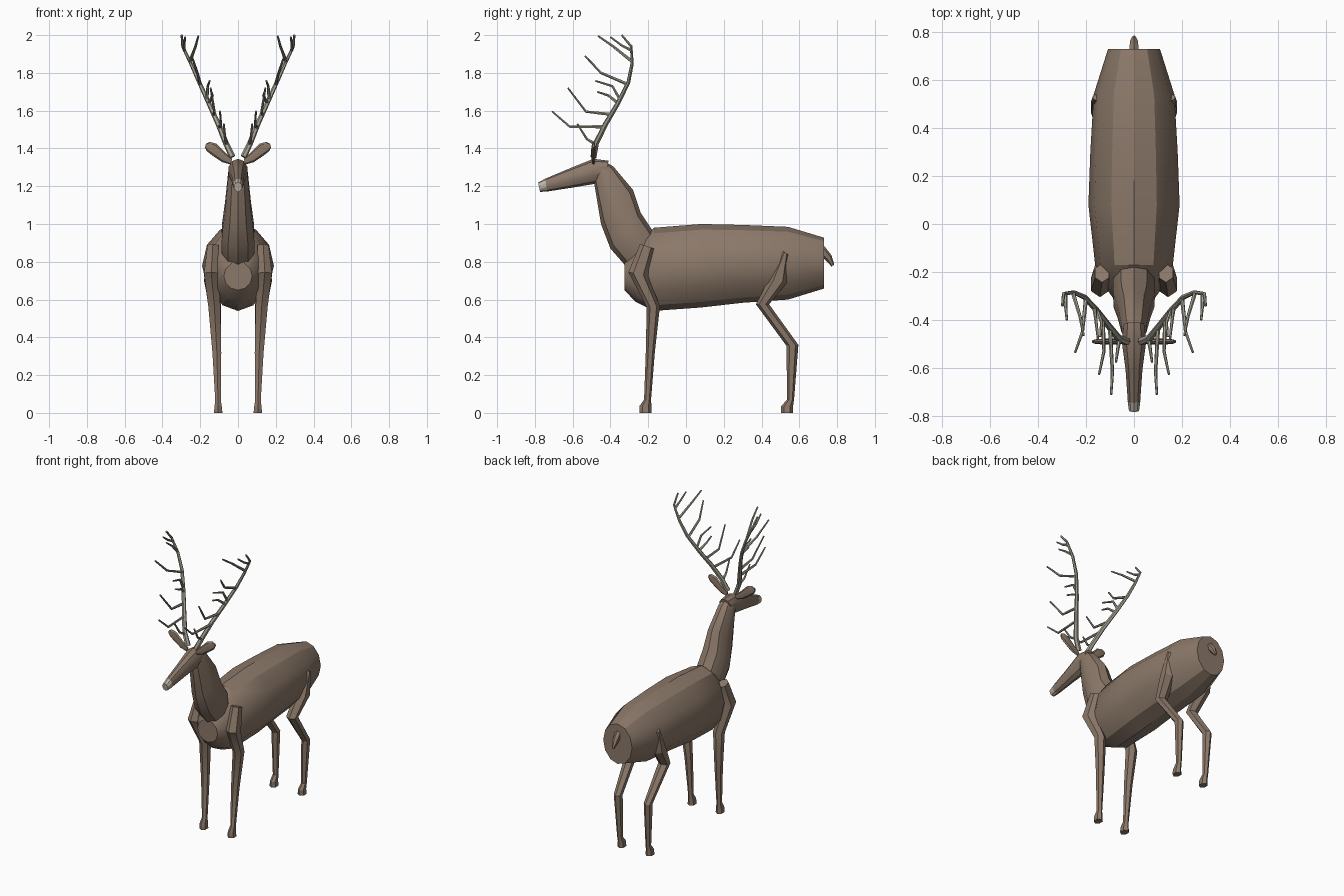
import bpy, bmesh, math
from mathutils import Vector


def material(name, rgb):
    m = bpy.data.materials.new(name)
    m.diffuse_color = (*rgb, 1)
    return m


HIDE = material("brown hide", (0.26, 0.19, 0.142))
BONE = material("pale bone", (0.38, 0.36, 0.29))
NOSE = material("pale nose", (0.50, 0.46, 0.38))


def skin(bm, rings):
    """Bridge a list of vertex rings and cap both ends."""
    loops = [[bm.verts.new(p) for p in ring] for ring in rings]
    n = len(loops[0])
    for a, b in zip(loops, loops[1:]):
        for i in range(n):
            j = (i + 1) % n
            bm.faces.new((a[i], a[j], b[j], b[i]))
    bm.faces.new(loops[0])
    bm.faces.new(loops[-1])


def finish(name, bm, mat, angle=30):
    bmesh.ops.recalc_face_normals(bm, faces=bm.faces[:])
    me = bpy.data.meshes.new(name)
    bm.to_mesh(me)
    bm.free()
    me.materials.append(mat)
    ob = bpy.data.objects.new(name, me)
    bpy.context.collection.objects.link(ob)
    bpy.ops.object.select_all(action='DESELECT')
    ob.select_set(True)
    bpy.context.view_layer.objects.active = ob
    bpy.ops.object.shade_smooth_by_angle(angle=math.radians(angle))
    return ob


def oval(a, b, w, n, phase=0.0):
    """Oval ring spanning a to b, with half-width vector w."""
    a, b, w = Vector(a), Vector(b), Vector(w)
    c, u = (a + b) / 2, (a - b) / 2
    ts = [2 * math.pi * i / n + phase for i in range(n)]
    return [c + u * math.cos(t) + w * math.sin(t) for t in ts]


def loft(name, rows, n, mat, s=1, angle=30):
    """Rows: y, z of one edge, y, z of the other edge, centre x, half-width."""
    bm = bmesh.new()
    skin(bm, [oval((s * x, ya, za), (s * x, yb, zb), (w, 0, 0), n)
              for ya, za, yb, zb, x, w in rows])
    return finish(name, bm, mat, angle)


def tube(bm, pts, r0, r1, n=6):
    """Tapered round tube along a path."""
    pts = [Vector(p) for p in pts]
    rings = []
    for i, p in enumerate(pts):
        d = pts[min(i + 1, len(pts) - 1)] - pts[max(i - 1, 0)]
        u = d.cross(Vector((0, 1, 0.2))).normalized()
        v = d.cross(u).normalized()
        r = r0 + (r1 - r0) * i / (len(pts) - 1)
        rings.append(oval(p + u * r, p - u * r, v * r, n))
    skin(bm, rings)


# torso
loft("torso", [(y, t, y, b, 0, w) for y, t, b, w in (
    (-0.325, 0.80, 0.65, 0.075), (-0.27, 0.89, 0.59, 0.115),
    (-0.17, 0.98, 0.54, 0.162), (0.08, 1.0, 0.558, 0.190),
    (0.30, 0.995, 0.583, 0.182), (0.54, 0.985, 0.60, 0.168),
    (0.73, 0.928, 0.658, 0.108))], 12, HIDE)

# neck
loft("neck", [(-0.26, 0.72, -0.14, 0.90, 0, 0.07),
              (-0.33, 0.79, -0.18, 0.97, 0, 0.092),
              (-0.40, 0.87, -0.24, 1.06, 0, 0.09),
              (-0.45, 1.00, -0.28, 1.18, 0, 0.072),
              (-0.485, 1.21, -0.385, 1.305, 0, 0.055),
              (-0.49, 1.25, -0.42, 1.325, 0, 0.045)], 10, HIDE)

# head and nose tip
loft("head", [(-0.745, 1.24, -0.735, 1.172, 0, 0.027),
              (-0.61, 1.297, -0.60, 1.193, 0, 0.037),
              (-0.49, 1.345, -0.48, 1.213, 0, 0.054),
              (-0.41, 1.335, -0.425, 1.25, 0, 0.044)], 10, HIDE)
loft("nose", [(-0.783, 1.220, -0.773, 1.170, 0, 0.022),
              (-0.745, 1.24, -0.735, 1.172, 0, 0.0275)], 10, NOSE)

# tail
loft("tail", [(0.70, 0.895, 0.70, 0.835, 0, 0.022),
              (0.735, 0.88, 0.722, 0.825, 0, 0.022),
              (0.770, 0.835, 0.742, 0.805, 0, 0.019),
              (0.785, 0.785, 0.770, 0.775, 0, 0.008)], 6, HIDE)

FRONT_LEG = [(-0.243, 0.895, -0.165, 0.868, 0.133, 0.033),
             (-0.305, 0.745, -0.20, 0.725, 0.142, 0.044),
             (-0.208, 0.56, -0.138, 0.565, 0.125, 0.037),
             (-0.213, 0.32, -0.165, 0.32, 0.112, 0.027),
             (-0.222, 0.07, -0.185, 0.07, 0.106, 0.017),
             (-0.247, 0.035, -0.183, 0.035, 0.105, 0.022),
             (-0.247, 0.0, -0.183, 0.0, 0.105, 0.026)]
HIND_LEG = [(0.515, 0.855, 0.54, 0.84, 0.158, 0.015),
            (0.44, 0.71, 0.535, 0.69, 0.140, 0.045),
            (0.37, 0.575, 0.44, 0.575, 0.122, 0.038),
            (0.532, 0.355, 0.595, 0.36, 0.112, 0.026),
            (0.535, 0.07, 0.572, 0.07, 0.106, 0.017),
            (0.503, 0.035, 0.567, 0.035, 0.105, 0.022),
            (0.503, 0.0, 0.567, 0.0, 0.105, 0.026)]

# ears: upper edge x, z, lower edge x, z, half-thickness
EAR = [(0.03, 1.345, 0.04, 1.315, 0.008), (0.075, 1.385, 0.085, 1.328, 0.012),
       (0.115, 1.425, 0.135, 1.362, 0.012), (0.15, 1.435, 0.165, 1.385, 0.010),
       (0.170, 1.425, 0.175, 1.405, 0.006)]

BEAM = [(0.03, -0.49, 1.355), (0.065, -0.475, 1.43), (0.105, -0.425, 1.53),
        (0.155, -0.36, 1.64), (0.205, -0.305, 1.75), (0.25, -0.285, 1.85),
        (0.293, -0.29, 1.94), (0.298, -0.34, 2.0)]
TINES = [
    [(0.06, -0.475, 1.42), (0.068, -0.525, 1.45), (0.075, -0.575, 1.53)],
    [(0.10, -0.44, 1.515), (0.09, -0.615, 1.515), (0.095, -0.71, 1.597)],
    [(0.13, -0.395, 1.58), (0.125, -0.53, 1.595), (0.145, -0.625, 1.72)],
    [(0.155, -0.36, 1.64), (0.135, -0.41, 1.68), (0.14, -0.47, 1.70)],
    [(0.165, -0.35, 1.66), (0.16, -0.39, 1.73), (0.15, -0.48, 1.758)],
    [(0.20, -0.31, 1.74), (0.215, -0.45, 1.80), (0.245, -0.535, 1.89)],
    [(0.255, -0.285, 1.86), (0.225, -0.385, 1.94), (0.21, -0.465, 1.995)],
    [(0.285, -0.29, 1.92), (0.285, -0.34, 1.945), (0.28, -0.40, 1.99)]]

# paired parts
for side, s in (("right", 1), ("left", -1)):
    loft(side + "_front_leg", FRONT_LEG, 6, HIDE, s)
    loft(side + "_hind_leg", HIND_LEG, 6, HIDE, s)

    bm = bmesh.new()
    skin(bm, [oval((s * xa, -0.49, za), (s * xb, -0.49, zb), (0, w, 0), 8)
              for xa, za, xb, zb, w in EAR])
    finish(side + "_ear", bm, HIDE)

    bm = bmesh.new()
    for path, r0, r1 in [(BEAM, 0.017, 0.006)] + [(t, 0.009, 0.005) for t in TINES]:
        tube(bm, [(s * x, y, z) for x, y, z in path], r0, r1)
    finish(side + "_antler", bm, BONE)
